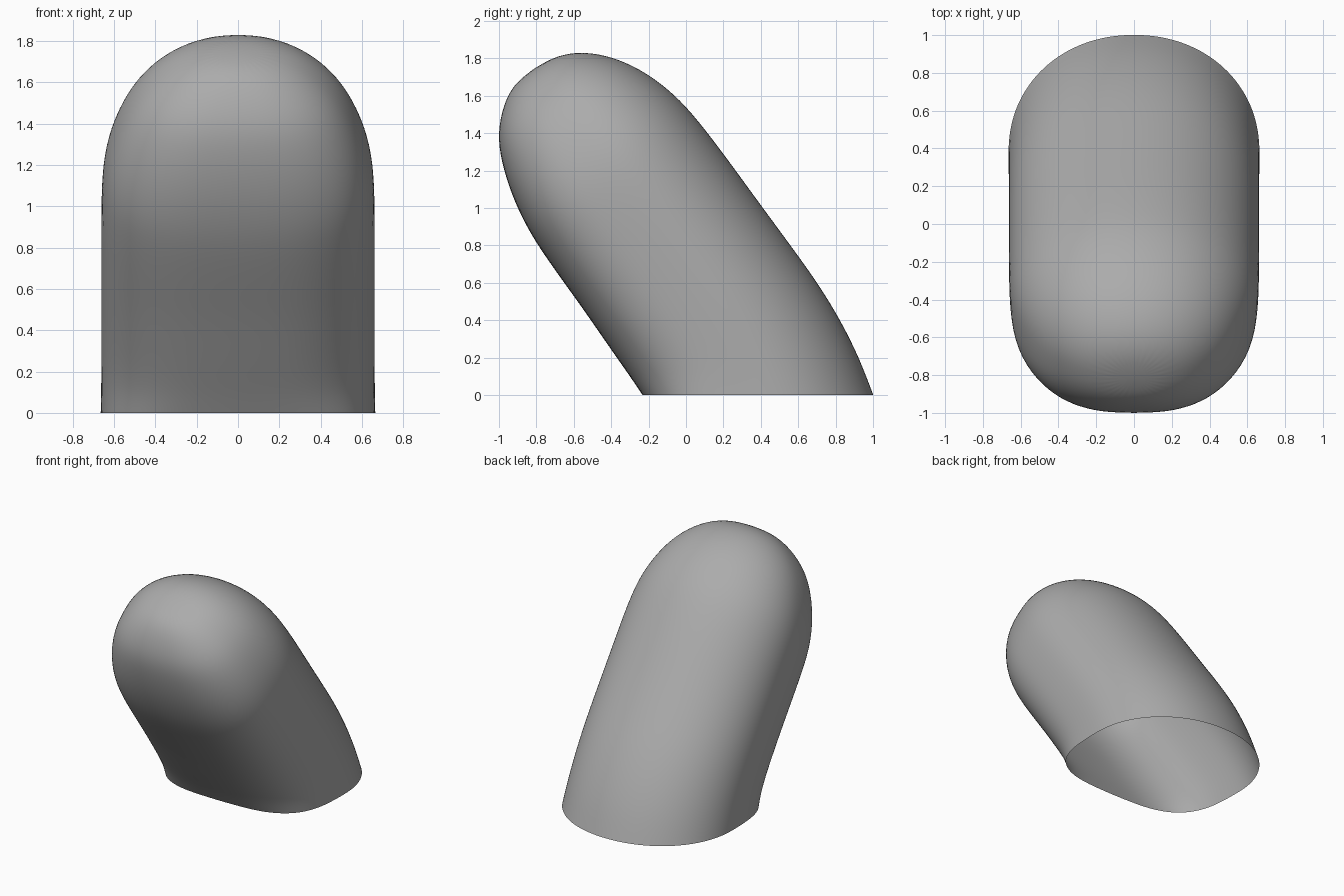
import bpy, bmesh, math

if "Cube" in bpy.data.objects:
    bpy.data.objects.remove(bpy.data.objects["Cube"])

SIDES = 32
# Cross-sections: back y, back z, front y, front z, half width, front squareness
SECTIONS = [
    (1.005, 0.00, -0.235, 0.00, 0.668, 3.3),
    (0.93, 0.20, -0.295, 0.09, 0.665, 3.0),
    (0.83, 0.40, -0.38, 0.21, 0.665, 2.9),
    (0.72, 0.58, -0.47, 0.34, 0.665, 2.9),
    (0.60, 0.75, -0.56, 0.47, 0.665, 2.9),
    (0.40, 1.02, -0.665, 0.615, 0.665, 2.9),
    (0.205, 1.29, -0.785, 0.785, 0.665, 2.9),
    (0.055, 1.485, -0.86, 0.91, 0.658, 2.9),
    (-0.055, 1.605, -0.935, 1.07, 0.627, 2.8),
    (-0.20, 1.72, -0.99, 1.25, 0.56, 2.7),
    (-0.37, 1.805, -1.01, 1.40, 0.465, 2.6),
    (-0.55, 1.84, -0.975, 1.56, 0.32, 2.4),
    (-0.69, 1.815, -0.92, 1.66, 0.17, 2.2),
]
APEX = (0, -0.815, 1.745)


def spow(v, p):
    return math.copysign(abs(v) ** p, v)


bm = bmesh.new()

# Leaning tube: round at the back, squarer at the front
rings = []
for by, bz, fy, fz, w, n in SECTIONS:
    ring = []
    for i in range(SIDES):
        a = 2 * math.pi * i / SIDES
        c, s = math.cos(a), math.sin(a)
        p = 2 / 2.08 if c > 0 else 2 / n
        u = spow(c, p)
        ring.append(bm.verts.new((w * spow(s, p),
                                  (by + fy) / 2 + u * (by - fy) / 2,
                                  (bz + fz) / 2 + u * (bz - fz) / 2)))
    rings.append(ring)
for r0, r1 in zip(rings, rings[1:]):
    for i in range(SIDES):
        j = (i + 1) % SIDES
        bm.faces.new((r0[i], r0[j], r1[j], r1[i]))

# Dome tip; the base stays open
tip = bm.verts.new(APEX)
for i in range(SIDES):
    bm.faces.new((rings[-1][i], rings[-1][(i + 1) % SIDES], tip))

bmesh.ops.recalc_face_normals(bm, faces=bm.faces)
if sum(f.normal.z for f in tip.link_faces) < 0:
    bmesh.ops.reverse_faces(bm, faces=bm.faces)
for f in bm.faces:
    f.smooth = True

mesh = bpy.data.meshes.new("leaning_capsule")
bm.to_mesh(mesh)
bm.free()
capsule = bpy.data.objects.new("leaning_capsule", mesh)
bpy.context.collection.objects.link(capsule)

# Dark grey surface
grey = bpy.data.materials.new("dark_grey")
grey.diffuse_color = (0.41, 0.41, 0.41, 1)
grey.use_nodes = True
grey.node_tree.nodes["Principled BSDF"].inputs["Base Color"].default_value = grey.diffuse_color
mesh.materials.append(grey)

# Smooth surface
sub = capsule.modifiers.new("smooth_surface", 'SUBSURF')
sub.levels = sub.render_levels = 2
